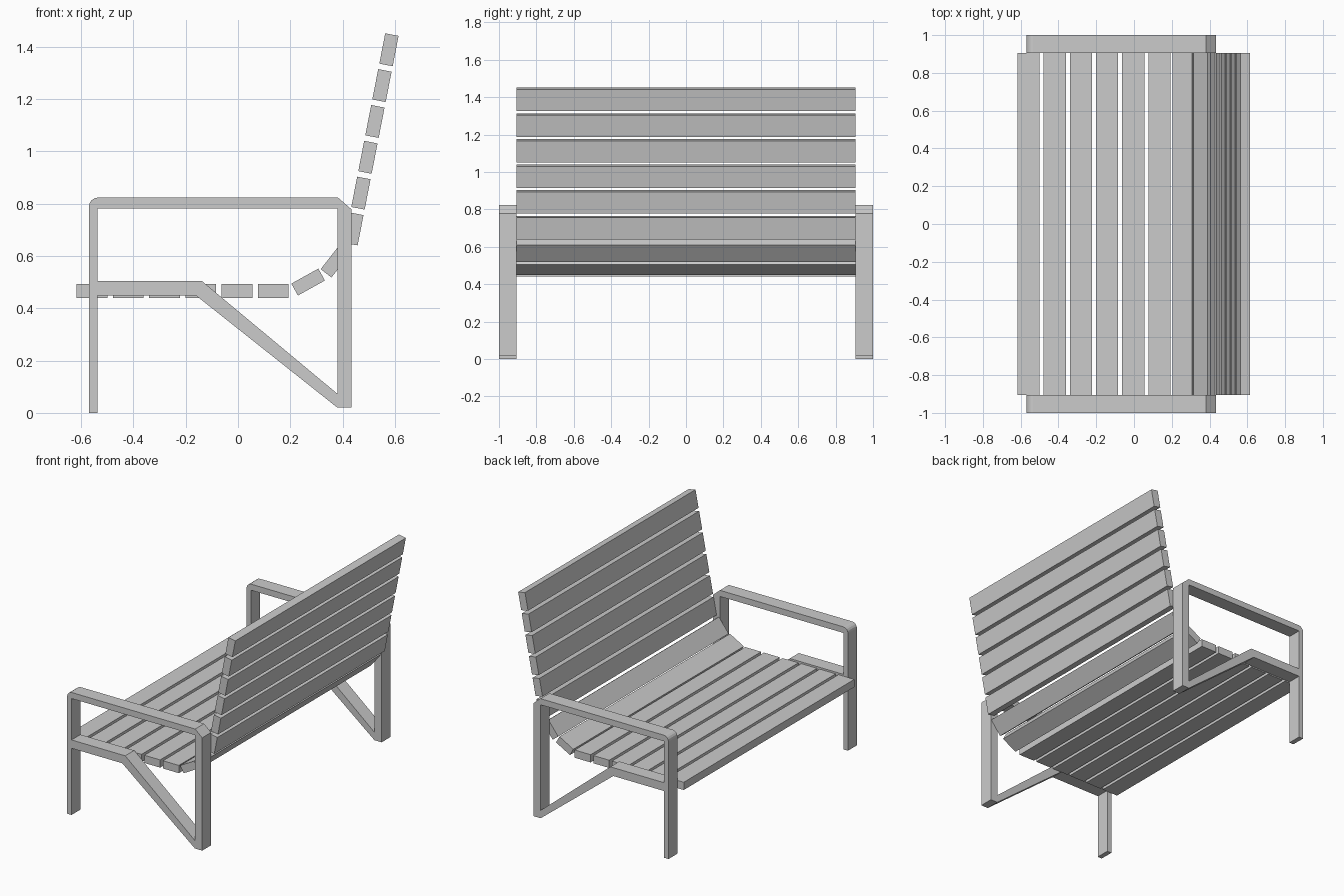
import bpy, bmesh
from math import sin, cos, radians
from mathutils import Matrix

if "Cube" in bpy.data.objects:
    bpy.data.objects.remove(bpy.data.objects["Cube"])

SLAT_W, SLAT_T, SLAT_HALF, Y_OUT = 0.118, 0.052, 0.905, 1.0


def slat(name, x, z, angle=0):
    """Long board centred at (x, z), tilted about y."""
    bm = bmesh.new()
    bmesh.ops.create_cube(bm, size=1, matrix=Matrix.Diagonal((SLAT_W, 2 * SLAT_HALF, SLAT_T, 1)))
    me = bpy.data.meshes.new(name)
    bm.to_mesh(me)
    bm.free()
    ob = bpy.data.objects.new(name, me)
    ob.location = (x, 0, z)
    ob.rotation_euler = (0, -radians(angle), 0)
    bpy.context.collection.objects.link(ob)


def frame(name, loops, y):
    """Filled profile with a hole, extruded across the frame's width."""
    cu = bpy.data.curves.new(name, 'CURVE')
    cu.dimensions = '2D'
    cu.fill_mode = 'BOTH'
    cu.extrude = (Y_OUT - SLAT_HALF) / 2
    for pts in loops:
        sp = cu.splines.new('POLY')
        sp.points.add(len(pts) - 1)
        for p, (x, z) in zip(sp.points, pts):
            p.co = (x, z, 0, 1)
        sp.use_cyclic_u = True
        sp.use_smooth = False
    tmp = bpy.data.objects.new(name + "_curve", cu)
    bpy.context.collection.objects.link(tmp)
    bpy.context.view_layer.update()
    dg = bpy.context.evaluated_depsgraph_get()
    me = bpy.data.meshes.new_from_object(tmp.evaluated_get(dg))
    bpy.data.objects.remove(tmp)
    bm = bmesh.new()
    bm.from_mesh(me)
    bmesh.ops.remove_doubles(bm, verts=bm.verts, dist=1e-5)
    bmesh.ops.recalc_face_normals(bm, faces=bm.faces)
    bm.to_mesh(me)
    bm.free()
    ob = bpy.data.objects.new(name, me)
    ob.rotation_euler = (radians(90), 0, 0)
    ob.location = (0, y, 0)
    bpy.context.collection.objects.link(ob)


# Flat seat slats
for i in range(6):
    slat(f"seat_slat_{i + 1}", -0.558 + 0.1385 * i, 0.466)

# Curved transition between seat and back
slat("bend_slat_1", 0.268, 0.50, 29)
slat("bend_slat_2", 0.373, 0.580, 52)

# Backrest slats
for i in range(6):
    slat(f"back_slat_{i + 1}", 0.443 + 0.0268 * i, 0.703 + 0.137 * i, 79)

# Side frames: front leg, armrest, back leg, diagonal brace and seat rail in one loop
r = 0.035
corner = [(-0.57 + r - r * sin(radians(a)), 0.823 - r + r * cos(radians(a)))
          for a in (0, 22.5, 45, 67.5, 90)]
outer = [(-0.57, 0), (-0.537, 0), (-0.537, 0.448), (-0.16, 0.448), (0.38, 0.02),
         (0.434, 0.02), (0.434, 0.778), (0.382, 0.823)] + corner
opening = [(-0.537, 0.782), (0.38, 0.782), (0.38, 0.073), (-0.138, 0.504), (-0.537, 0.504)]
for side, s in (("front", -1), ("back", 1)):
    frame(f"side_frame_{side}", [outer, opening], s * (Y_OUT + SLAT_HALF) / 2)
